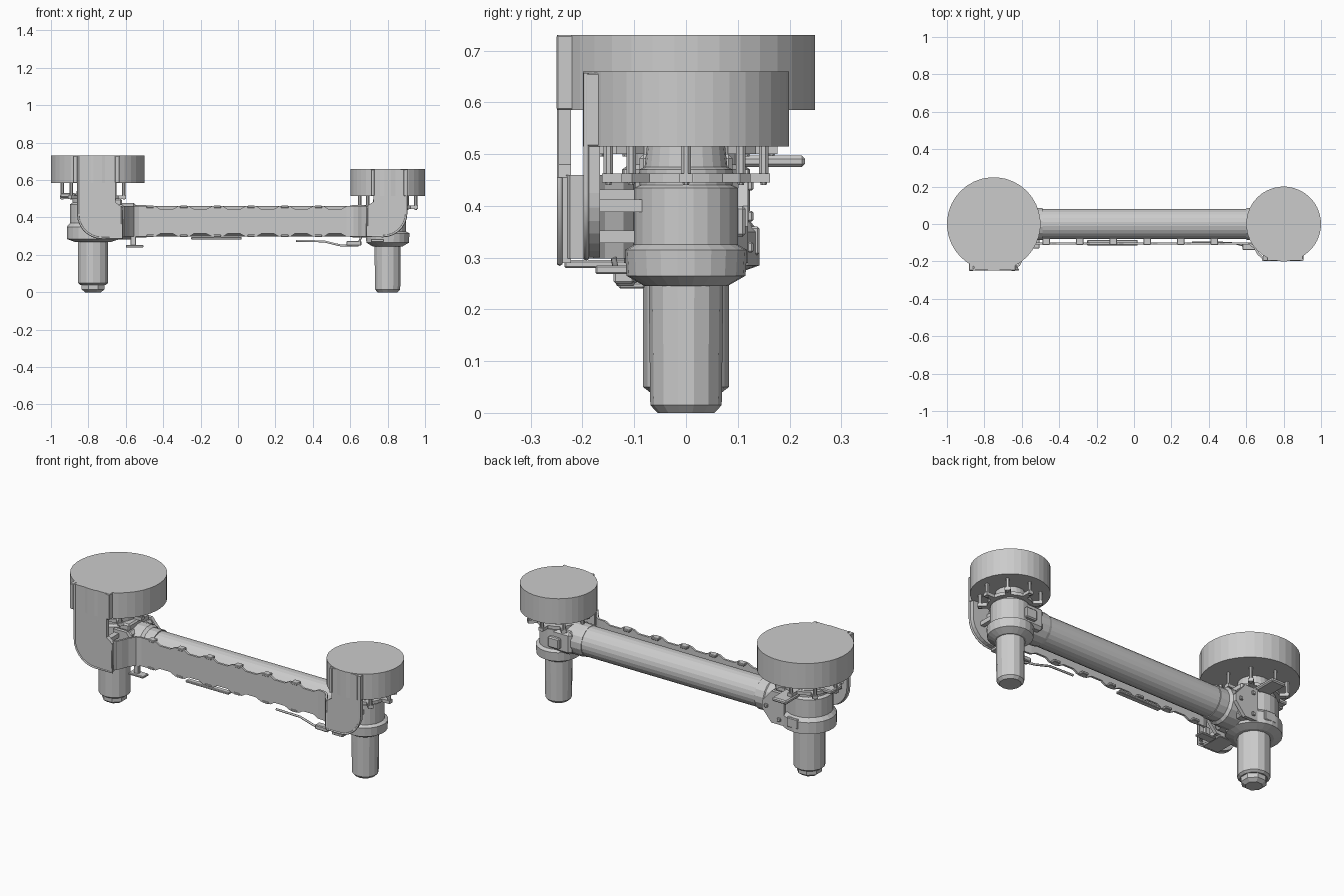
import bpy, bmesh, math
from mathutils import Matrix, Vector

if "Cube" in bpy.data.objects:
    bpy.data.objects.remove(bpy.data.objects["Cube"])


def finish(name, bm):
    bmesh.ops.recalc_face_normals(bm, faces=bm.faces[:])
    me = bpy.data.meshes.new(name)
    bm.to_mesh(me)
    bm.free()
    ob = bpy.data.objects.new(name, me)
    bpy.context.collection.objects.link(ob)
    return ob


def lathe(name, cx, cy, profile, segs, along_x=False):
    """Closed solid of (radius, height) rings; turned along x when asked."""
    bm = bmesh.new()
    rings = []
    for r, h in profile:
        ring = []
        for i in range(segs):
            a = 2 * math.pi * (i + 0.5) / segs
            u, v = r * math.cos(a), r * math.sin(a)
            ring.append(bm.verts.new((h, cx + u, cy + v) if along_x else (cx + u, cy + v, h)))
        rings.append(ring)
    for a, b in zip(rings, rings[1:]):
        for i in range(segs):
            j = (i + 1) % segs
            bm.faces.new((a[i], a[j], b[j], b[i]))
    bm.faces.new(rings[0])
    bm.faces.new(rings[-1])
    return finish(name, bm)


def box(name, x, y, z, bevel=0.0, turn=0.0, pivot=(0, 0)):
    bm = bmesh.new()
    size = (x[1] - x[0], y[1] - y[0], z[1] - z[0], 1)
    mid = Vector((x[0] + x[1], y[0] + y[1], z[0] + z[1])) / 2
    bmesh.ops.create_cube(bm, size=1, matrix=Matrix.Translation(mid) @ Matrix.Diagonal(size))
    if bevel:
        bmesh.ops.bevel(bm, geom=bm.edges[:], offset=bevel, segments=1, affect='EDGES')
    if turn:
        bmesh.ops.rotate(bm, verts=bm.verts[:], cent=(pivot[0], pivot[1], 0), matrix=Matrix.Rotation(turn, 3, 'Z'))
    return finish(name, bm)


def prism(name, pts, y0, y1):
    """Outline in x,z pushed from y0 to y1."""
    bm = bmesh.new()
    a = [bm.verts.new((x, y0, z)) for x, z in pts]
    b = [bm.verts.new((x, y1, z)) for x, z in pts]
    bm.faces.new(a)
    bm.faces.new(b)
    for i in range(len(a)):
        j = (i + 1) % len(a)
        bm.faces.new((a[i], a[j], b[j], b[i]))
    return finish(name, bm)


def rod(name, pts, r):
    cu = bpy.data.curves.new(name, 'CURVE')
    cu.dimensions = '3D'
    cu.bevel_depth = r
    cu.bevel_resolution = 1
    cu.use_fill_caps = True
    sp = cu.splines.new('POLY')
    sp.points.add(len(pts) - 1)
    for p, co in zip(sp.points, pts):
        p.co = (*co, 1)
    ob = bpy.data.objects.new(name, cu)
    bpy.context.collection.objects.link(ob)


def arc(cx, cz, r, a0, a1, n=7):
    return [(cx + r * math.cos(math.radians(a0 + (a1 - a0) * i / n)),
             cz + r * math.sin(math.radians(a0 + (a1 - a0) * i / n))) for i in range(n + 1)]


LX, RX = -0.775, 0.80   # joint axes

# drums on top of each joint
lathe("left_drum", -0.75, 0, [(0.25, 0.585), (0.25, 0.73)], 36)
lathe("right_drum", 0.80, 0, [(0.20, 0.515), (0.20, 0.66)], 36)

# motors hanging below
lathe("left_motor", LX, 0, [(0.07, 0.04), (0.083, 0.05), (0.083, 0.28)], 14)
lathe("left_motor_cap", LX, 0, [(0.045, 0.0), (0.066, 0.015), (0.066, 0.045)], 8)
lathe("right_motor", RX, 0, [(0.055, 0.0), (0.069, 0.015), (0.072, 0.25)], 14)

# joint housings, stepped up to the drums
lathe("left_housing", LX, 0, [(0.10, 0.27), (0.142, 0.285), (0.142, 0.35), (0.124, 0.37), (0.124, 0.47),
                              (0.11, 0.48), (0.11, 0.52), (0.09, 0.53), (0.08, 0.59)], 22)
lathe("right_housing", RX, 0, [(0.08, 0.245), (0.115, 0.265), (0.118, 0.315), (0.10, 0.325), (0.10, 0.435),
                               (0.09, 0.44), (0.09, 0.47), (0.08, 0.475), (0.075, 0.52)], 22)

# mounting rings with lugs and pins that carry the drums
for side, cx, r, z, top in (("left", LX, 0.165, 0.50, 0.59), ("right", RX, 0.15, 0.445, 0.52)):
    lathe(side + "_mount_ring", cx, 0, [(r - 0.035, z), (r - 0.035, z + 0.018)], 24)
    for i in range(8):
        a = i * math.pi / 4
        px, py = cx + r * math.cos(a), r * math.sin(a)
        lathe(f"{side}_pin_{i}", px, py, [(0.006, z - 0.005), (0.010, z + 0.01), (0.010, top)], 8)
        box(f"{side}_lug_{i}", (cx + r - 0.06, cx + r + 0.012), (-0.014, 0.014),
            (z, z + 0.018), turn=a, pivot=(cx, 0))
box("left_rear_lug", (-0.79, -0.70), (0.10, 0.23), (0.475, 0.497), 0.006)
box("left_side_lug", (-0.95, -0.87), (-0.05, 0.05), (0.508, 0.53), 0.005)

# main tube with end collars
lathe("arm_tube", 0, 0.38, [(0.082, -0.66), (0.082, 0.72)], 24, True)
lathe("left_collar", 0, 0.38, [(0.10, -0.64), (0.10, -0.56), (0.088, -0.545), (0.088, -0.49)], 16, True)
lathe("right_collar", 0, 0.38, [(0.085, 0.60), (0.088, 0.615), (0.088, 0.72)], 16, True)

# blocks joining the tube to the housings
box("left_joint_block", (LX, -0.60), (-0.105, 0.105), (0.30, 0.465), 0.015)
box("right_joint_block", (0.66, RX), (-0.095, 0.095), (0.315, 0.44), 0.015)
box("left_top_bracket", (-0.69, -0.62), (-0.09, 0.09), (0.46, 0.50), 0.008)

# triangular side plates and bolts at the left clamp, small boxes at the back
plate = [(-0.70, 0.29), (-0.62, 0.29), (-0.56, 0.36), (-0.56, 0.40), (-0.62, 0.47), (-0.70, 0.47)]
for i, (y0, y1) in enumerate(((0.10, 0.12), (-0.12, -0.10))):
    prism(f"left_clamp_plate_{i}", plate, y0, y1)
for i, (x, z) in enumerate(((-0.67, 0.32), (-0.67, 0.44), (-0.59, 0.38))):
    box(f"clamp_bolt_{i}", (x - 0.01, x + 0.01), (0.118, 0.13), (z - 0.01, z + 0.01), 0.003)
box("left_rear_box", (-0.80, -0.73), (0.11, 0.142), (0.305, 0.36), 0.004)
box("right_rear_pad", (0.72, 0.79), (0.08, 0.115), (0.34, 0.40), 0.006)

# front cover sheet: S bends at both ends, scalloped edges along the middle
path = [(-0.70, -0.235, 0), (-0.64, -0.232, 0), (-0.615, -0.22, 0), (-0.60, -0.19, 0), (-0.585, -0.15, 0),
        (-0.56, -0.115, 0), (-0.53, -0.104, 0)]
for i in range(6):
    x = -0.50 + i * 0.18
    path += [(x, -0.104, 0), (x + 0.06, -0.104, 0), (x + 0.085, -0.104, 0.016), (x + 0.15, -0.104, 0.016)]
path += [(0.58, -0.104, 0), (0.62, -0.107, 0), (0.645, -0.125, 0), (0.665, -0.16, 0), (0.69, -0.183, 0),
         (0.75, -0.185, 0)]
bm = bmesh.new()
cols = [(bm.verts.new((x, y, 0.298 + d)), bm.verts.new((x, y, 0.46 - d))) for x, y, d in path]
for a, b in zip(cols, cols[1:]):
    bm.faces.new((a[0], b[0], b[1], a[1]))
sheet = finish("front_cover_sheet", bm)
mod = sheet.modifiers.new("thickness", 'SOLIDIFY')
mod.thickness = 0.012
mod.offset = 0

# clips along the sheet edges
for i in range(6):
    x = -0.47 + i * 0.18
    for j, z in enumerate((0.302, 0.456)):
        box(f"sheet_clip_{i}_{j}", (x - 0.02, x + 0.02), (-0.112, -0.075), (z - 0.007, z + 0.007), 0.003)

# upright end covers with one rounded lower corner, plus raised rims
left = [(-0.855, 0.73)] + arc(-0.725, 0.42, 0.13, 180, 270) + \
       [(-0.62, 0.29), (-0.62, 0.455), (-0.655, 0.48), (-0.655, 0.73)]
right = [(0.90, 0.657)] + arc(0.775, 0.425, 0.125, 0, -90) + \
        [(0.69, 0.30), (0.69, 0.46), (0.725, 0.485), (0.725, 0.657)]
prism("left_end_cover", left, -0.246, -0.222)
prism("right_end_cover", right, -0.195, -0.166)
rod("left_cover_rim", [(x, -0.244, z) for x, z in left[:-2]], 0.006)
rod("right_cover_rim", [(x, -0.193, z) for x, z in right[:-2]], 0.006)
for i, x in enumerate((-0.87, -0.645)):
    box(f"left_cover_rail_{i}", (x - 0.012, x + 0.012), (-0.25, -0.20), (0.585, 0.73), 0.003)
for i, x in enumerate((0.72, 0.895)):
    box(f"right_cover_rail_{i}", (x - 0.01, x + 0.01), (-0.198, -0.15), (0.515, 0.657), 0.003)

# stand-offs holding the covers to the housings
for i, (x, z) in enumerate(((-0.81, 0.42), (-0.68, 0.34), (-0.68, 0.44))):
    box(f"left_standoff_{i}", (x - 0.015, x + 0.015), (-0.225, -0.09), (z - 0.012, z + 0.012))
for i, (x, z) in enumerate(((0.84, 0.40), (0.75, 0.34), (0.75, 0.42))):
    box(f"right_standoff_{i}", (x - 0.012, x + 0.012), (-0.17, -0.07), (z - 0.012, z + 0.012))
box("left_cover_foot", (-0.74, -0.64), (-0.235, -0.10), (0.28, 0.295), 0.003)
box("right_cover_foot", (0.71, 0.78), (-0.175, -0.09), (0.268, 0.285), 0.003)

# cable guides under the arm
box("left_cable_hook", (-0.60, -0.505), (-0.13, -0.08), (0.24, 0.252), 0.003)
box("left_hook_stem", (-0.575, -0.545), (-0.115, -0.095), (0.25, 0.30), 0.003)
box("cable_tray", (-0.25, 0.02), (-0.115, -0.085), (0.283, 0.296), 0.003)
rod("right_cable", [(0.31, -0.10, 0.275), (0.46, -0.10, 0.272), (0.55, -0.105, 0.25), (0.64, -0.13, 0.25),
                    (0.66, -0.14, 0.30)], 0.006)
box("right_cable_hook", (0.58, 0.66), (-0.14, -0.10), (0.25, 0.275), 0.004)
